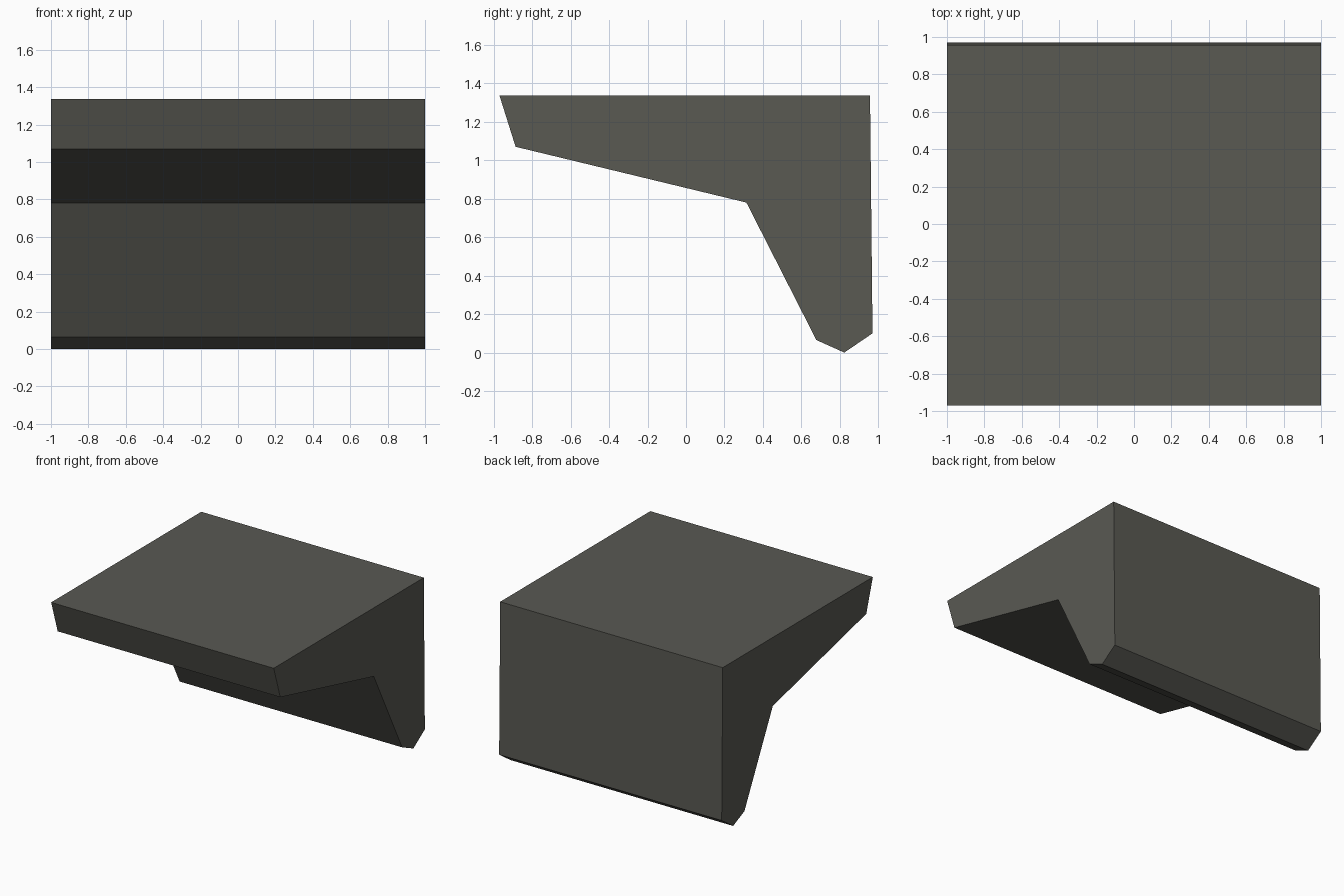
import bpy
import bmesh

if "Cube" in bpy.data.objects:
    bpy.data.objects.remove(bpy.data.objects["Cube"])

# Side profile (y, z), extruded across the full width
PROFILE = [(-0.97, 1.337), (-0.886, 1.07), (0.314, 0.78), (0.678, 0.065),
           (0.823, 0.0), (0.97, 0.10), (0.957, 1.337)]
HALF_WIDTH = 1.0

# Dark warm grey
grey = bpy.data.materials.new("dark_warm_grey")
grey.diffuse_color = (0.10, 0.10, 0.086, 1.0)
grey.use_nodes = True
grey.node_tree.nodes["Principled BSDF"].inputs["Base Color"].default_value = grey.diffuse_color

# Overhanging bracket block
bm = bmesh.new()
side = bm.faces.new([bm.verts.new((-HALF_WIDTH, y, z)) for y, z in PROFILE])
ext = bmesh.ops.extrude_face_region(bm, geom=[side], use_keep_orig=True)
moved = [v for v in ext["geom"] if isinstance(v, bmesh.types.BMVert)]
bmesh.ops.translate(bm, verts=moved, vec=(2 * HALF_WIDTH, 0, 0))
bmesh.ops.recalc_face_normals(bm, faces=bm.faces[:])

mesh = bpy.data.meshes.new("overhang_block")
bm.to_mesh(mesh)
bm.free()
mesh.materials.append(grey)
block = bpy.data.objects.new("overhang_block", mesh)
bpy.context.collection.objects.link(block)
